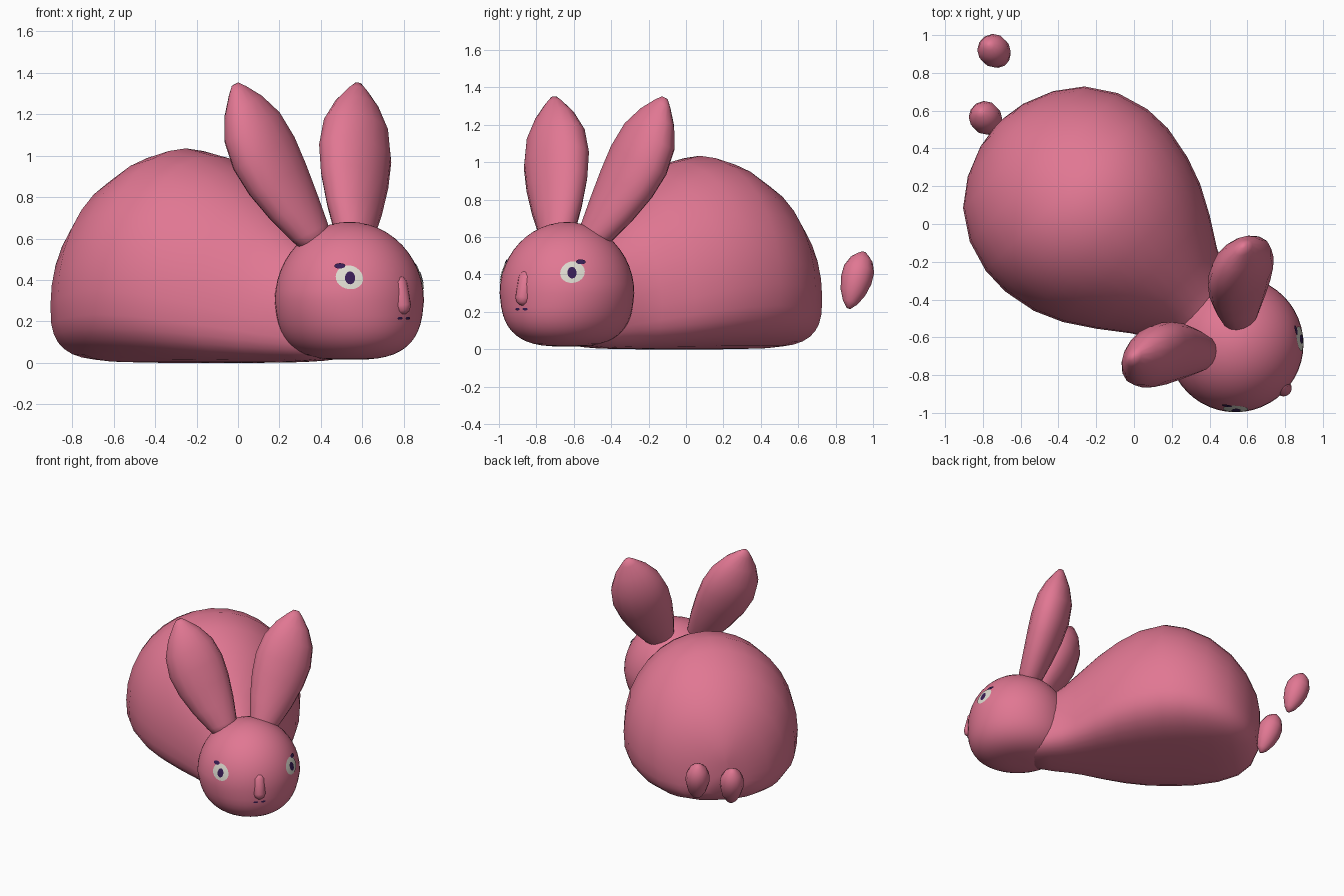
import bpy, bmesh, math
from mathutils import Vector

if "Cube" in bpy.data.objects:
    bpy.data.objects.remove(bpy.data.objects["Cube"])

S = math.sqrt(0.5)


def world(l, f, z):
    # l = sideways, f = forward: the rabbit faces diagonally (+x, -y)
    return Vector(((f + l) * S, (l - f) * S, z))


def material(name, rgb):
    m = bpy.data.materials.new(name)
    m.diffuse_color = (*rgb, 1)
    m.use_nodes = True
    m.node_tree.nodes["Principled BSDF"].inputs["Base Color"].default_value = m.diffuse_color
    return m


PINK = material("pink", (0.75, 0.185, 0.29))
WHITE = material("eye white", (0.72, 0.70, 0.62))
PURPLE = material("dark purple", (0.04, 0.012, 0.09))


def finish(name, bm, mat):
    me = bpy.data.meshes.new(name)
    bm.to_mesh(me)
    bm.free()
    me.materials.append(mat)
    for p in me.polygons:
        p.use_smooth = True
    ob = bpy.data.objects.new(name, me)
    bpy.context.collection.objects.link(ob)
    return ob


def loft(name, rings, mat):
    # skin closed rings of points and cap both ends
    bm = bmesh.new()
    vs = [[bm.verts.new(p) for p in r] for r in rings]
    n = len(vs[0])
    for a, b in zip(vs, vs[1:]):
        for i in range(n):
            j = (i + 1) % n
            bm.faces.new((a[i], a[j], b[j], b[i]))
    bm.faces.new(vs[0])
    bm.faces.new(vs[-1])
    bmesh.ops.recalc_face_normals(bm, faces=bm.faces)
    return finish(name, bm, mat)


def spindle(name, a, b, profile, side, mat, n=16, bow=Vector()):
    # oval sections (t, half width, half thickness) along the line a-b, bowed sideways
    axis = (b - a).normalized()
    u = (side - axis * side.dot(axis)).normalized()
    v = axis.cross(u)
    rings = []
    for t, w, h in profile:
        c = a.lerp(b, t) + bow * math.sin(math.pi * t)
        rings.append([c + u * w * math.cos(k * math.tau / n) + v * h * math.sin(k * math.tau / n)
                      for k in range(n)])
    return loft(name, rings, mat)


# body: sections along the forward axis (f, half width, top, bottom)
SECTIONS = [(-0.885, 0.03, 0.38, 0.25), (-0.865, 0.16, 0.50, 0.11), (-0.80, 0.32, 0.65, 0.04),
            (-0.70, 0.455, 0.785, 0.012), (-0.55, 0.555, 0.915, 0.002), (-0.38, 0.605, 1.0, 0),
            (-0.23, 0.61, 1.035, 0), (-0.05, 0.575, 1.0, 0), (0.10, 0.515, 0.925, 0),
            (0.25, 0.425, 0.82, 0), (0.40, 0.32, 0.69, 0.002), (0.50, 0.265, 0.60, 0.003),
            (0.60, 0.235, 0.53, 0.008), (0.85, 0.14, 0.42, 0.03)]
rings = []
for f, w, top, bot in SECTIONS:
    mid = bot + (top - bot) * 0.34
    lc = -0.125 + 0.055 * max(0, f) / 0.85
    ring = []
    for k in range(32):
        a = k * math.tau / 32
        c, s = math.cos(a), math.sin(a)
        e = 1.0 if s >= 0 else 0.67          # squarer, flat underside
        x = math.copysign(abs(c) ** e, c) * w
        z = mid + (top - mid) * s if s >= 0 else mid - (mid - bot) * abs(s) ** e
        ring.append(world(lc + x, f, z))
    rings.append(ring)
loft("body", rings, PINK)

# head: round dome with a squarer, flat underside and a narrowing chin
HL, HF, HZ, HR, HUP, HDOWN = -0.07, 0.83, 0.30, 0.36, 0.38, 0.285


def head_point(az, z, off=0.0):
    chin = 1.0
    if z >= HZ:
        r = HR * math.sqrt(max(0, 1 - ((z - HZ) / HUP) ** 2))
    else:
        r = HR * max(0, 1 - ((HZ - z) / HDOWN) ** 3) ** (1 / 3)
        chin = 1 - 0.13 * (HZ - z) / HDOWN
    r += off
    return world(HL + r * chin * math.sin(az), HF + r * math.cos(az), z)


heights = []
for k in range(1, 24):
    s = math.sin(-math.pi / 2 + k * math.pi / 24)
    heights.append(HZ + HUP * s if s > 0 else HZ - HDOWN * abs(s) ** 0.67)
loft("head", [[head_point(i * math.tau / 48, z) for i in range(48)]
              for z in [HZ - HDOWN * 0.999] + heights + [HZ + HUP * 0.999]], PINK)


def decal(name, az, z, w, h, tilt, off, mat):
    # thin oval patch that follows the head surface
    bm = bmesh.new()
    n, m = 24, 4

    def at(r, a):
        x, y = w * r * math.cos(a), h * r * math.sin(a)
        du = x * math.cos(tilt) - y * math.sin(tilt)
        dv = x * math.sin(tilt) + y * math.cos(tilt)
        return head_point(az + du / 0.345, z + dv, off)

    mid = bm.verts.new(at(0, 0))
    vs = [[bm.verts.new(at(j / m, i * math.tau / n)) for i in range(n)] for j in range(1, m + 1)]
    for i in range(n):
        k = (i + 1) % n
        bm.faces.new((mid, vs[0][i], vs[0][k]))
        for a, b in zip(vs, vs[1:]):
            bm.faces.new((a[i], b[i], b[k], a[k]))
    bm.normal_update()
    centre = world(HL, HF, HZ)
    for fc in bm.faces:
        if fc.normal.dot(fc.calc_center_median() - centre) < 0:
            fc.normal_flip()
    finish(name, bm, mat)


EAR = [(0, 0.07, 0.06), (0.1, 0.11, 0.085), (0.25, 0.155, 0.105), (0.42, 0.19, 0.125),
       (0.58, 0.203, 0.135), (0.74, 0.18, 0.125), (0.87, 0.12, 0.085), (0.96, 0.055, 0.04),
       (1, 0.02, 0.015)]

# paired parts: ears, eyes, lashes, mouth marks
for side, tag in ((-1, "right"), (1, "left")):
    spindle(f"{tag}_ear", world(-0.09 + side * 0.115, 0.77, 0.55),
            world(-0.09 + side * 0.42, 0.49, 1.345), EAR, world(1, 0, 0), PINK,
            bow=world(side * 0.02, -0.03, 0))
    az = side * math.radians(47.5) + math.radians(2.5)
    decal(f"{tag}_eye_white", az, 0.413, 0.067, 0.057, side * 0.3, 0.004, WHITE)
    decal(f"{tag}_pupil", az - side * 0.01, 0.41, 0.024, 0.031, 0, 0.007, PURPLE)
    decal(f"{tag}_lash", az + side * 0.14, 0.468, 0.028, 0.013, 0, 0.007, PURPLE)
    decal(f"{tag}_mouth_mark", 0.04 + side * 0.08, 0.215, 0.017, 0.007, 0, 0.004, PURPLE)

# nose
NOSE = [(0, 0.012, 0.012), (0.07, 0.032, 0.032), (0.2, 0.043, 0.043), (0.8, 0.043, 0.043),
        (0.93, 0.032, 0.032), (1, 0.012, 0.012)]
spindle("nose", world(-0.055, 1.185, 0.235), world(-0.055, 1.14, 0.42), NOSE, world(1, 0, 0), PINK)

# two teardrop tail tufts behind the body, one of them floating free
TUFT = [(0, 0.012, 0.012), (0.1, 0.04, 0.04), (0.28, 0.068, 0.068), (0.5, 0.084, 0.084),
        (0.7, 0.083, 0.083), (0.87, 0.06, 0.06), (0.96, 0.03, 0.03), (1, 0.01, 0.01)]
lean = Vector((-0.035, 0.04, 0.15))
for name, c in (("upper_tail_tuft", Vector((-0.735, 0.91, 0.37))),
                ("lower_tail_tuft", Vector((-0.78, 0.555, 0.21)))):
    spindle(name, c - lean, c + lean, TUFT, Vector((1, 0, 0)), PINK, 12)
